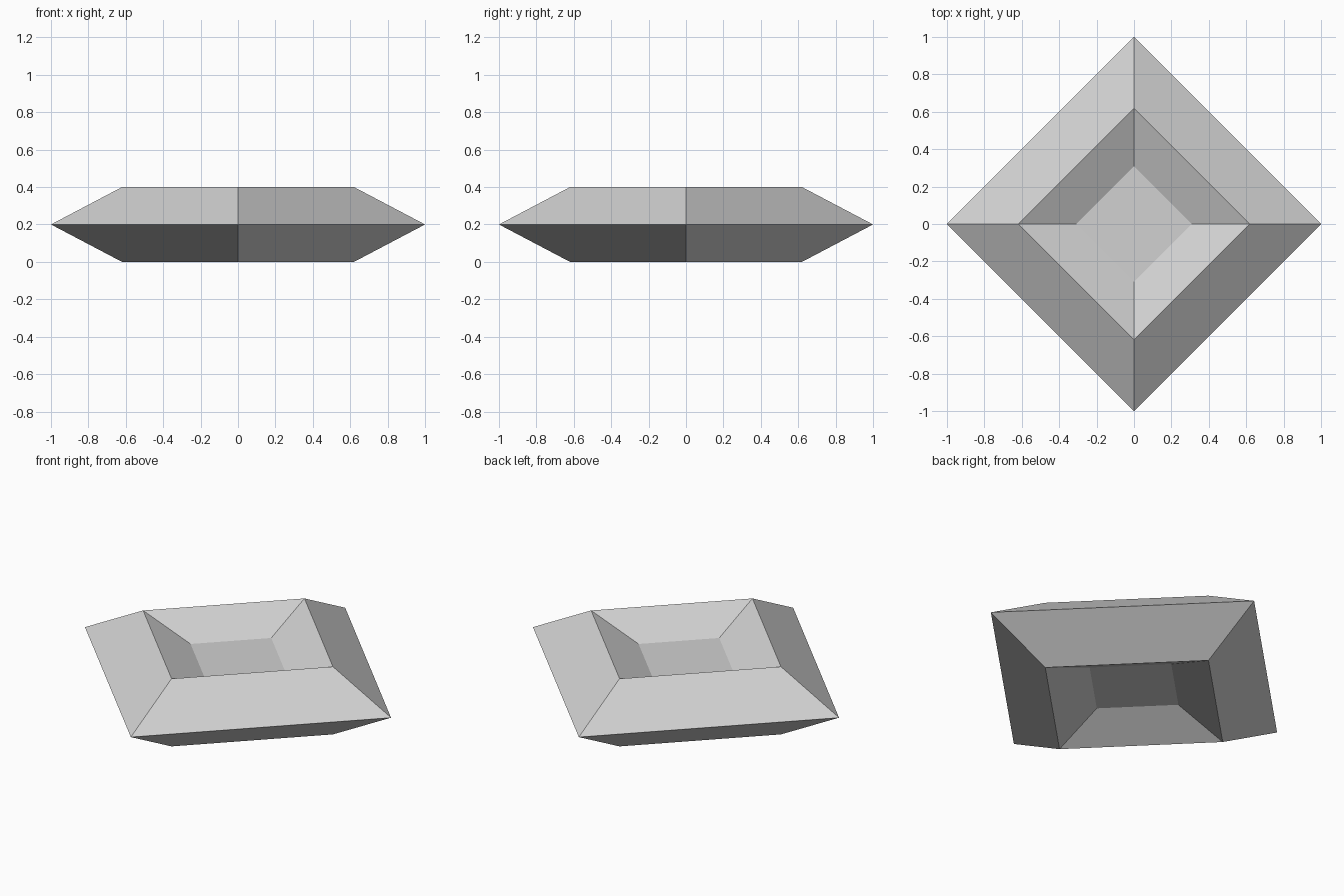
import bpy
import bmesh
from math import cos, sin, pi

default_cube = bpy.data.objects.get("Cube")
if default_cube:
    bpy.data.objects.remove(default_cube, do_unlink=True)

# Plain light grey
grey = bpy.data.materials.new("light_grey")
grey.use_nodes = True
colour = (0.64, 0.64, 0.64, 1)
grey.diffuse_color = colour
grey.node_tree.nodes["Principled BSDF"].inputs["Base Color"].default_value = colour

SIDES = 4
MID = 0.2
# (radius, height above the middle), from lower recess floor to upper recess floor
PROFILE = [(0.31, -0.085), (0.62, -0.2), (1, 0), (0.62, 0.2), (0.31, 0.085)]

bm = bmesh.new()
rings = [[bm.verts.new((r * cos(2 * pi * i / SIDES), r * sin(2 * pi * i / SIDES), MID + h))
          for i in range(SIDES)] for r, h in PROFILE]

# Sloping walls between neighbouring rings
for low, high in zip(rings, rings[1:]):
    for i in range(SIDES):
        j = (i + 1) % SIDES
        bm.faces.new((low[i], low[j], high[j], high[i]))

# Recess floors, above and below
bm.faces.new(rings[-1])
bm.faces.new(rings[0][::-1])
bmesh.ops.recalc_face_normals(bm, faces=bm.faces)

mesh = bpy.data.meshes.new("diamond_dish")
bm.to_mesh(mesh)
bm.free()
mesh.materials.append(grey)
dish = bpy.data.objects.new("diamond_dish", mesh)
bpy.context.collection.objects.link(dish)
